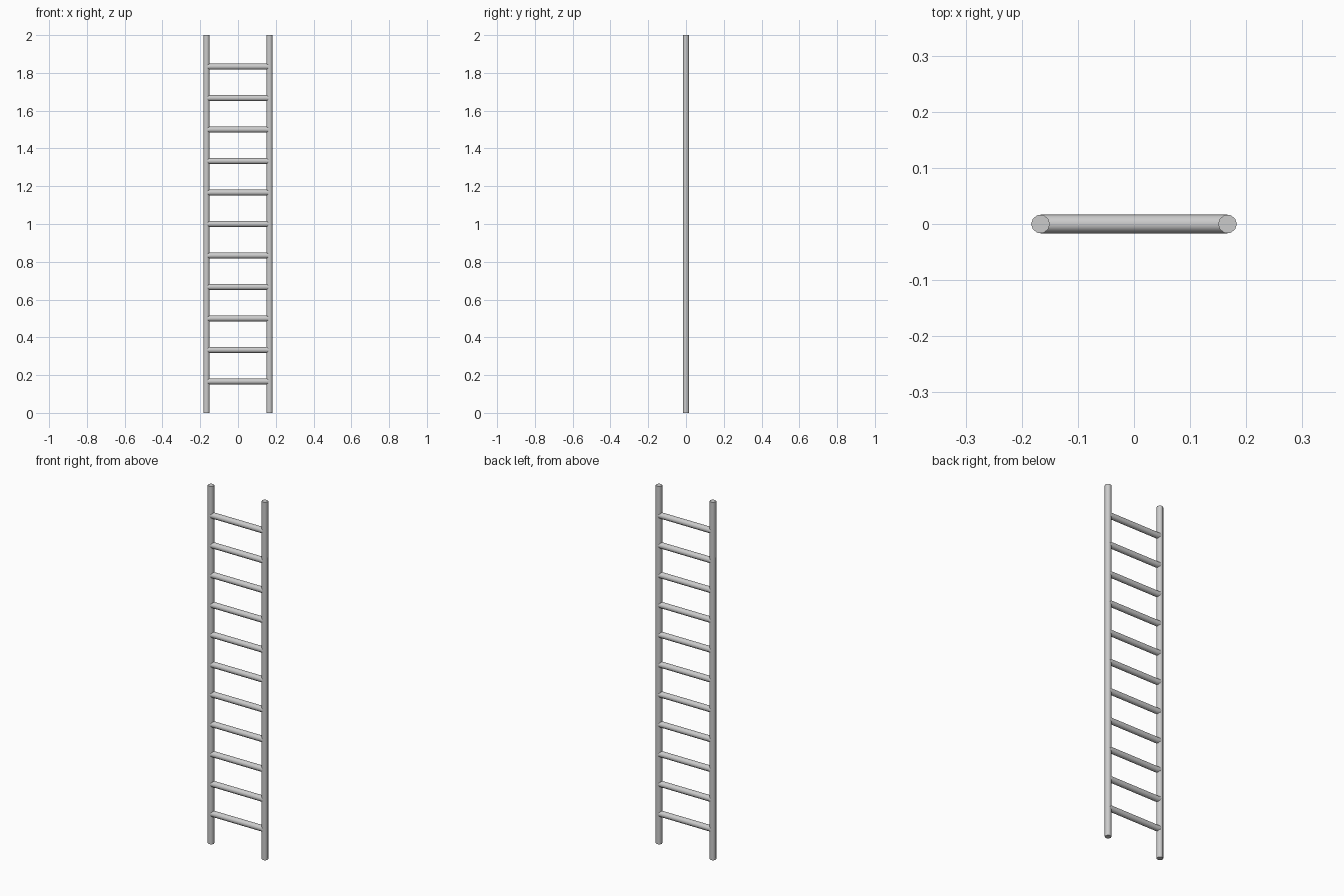
import bpy
from math import pi

if "Cube" in bpy.data.objects:
    bpy.data.objects.remove(bpy.data.objects["Cube"])

HALF_WIDTH = 1 / 6
RADIUS = 1 / 60
SIDES = 10


def rod(name, length, location, rotation=(0, 0, 0)):
    bpy.ops.mesh.primitive_cylinder_add(vertices=SIDES, radius=RADIUS, depth=length,
                                        location=location, rotation=rotation)
    ob = bpy.context.object
    ob.name = name
    # Spin the section so a corner points along local x
    for v in ob.data.vertices:
        v.co.x, v.co.y = v.co.y, -v.co.x
    bpy.ops.object.shade_smooth_by_angle(angle=pi / 4)
    return ob


# Upright rails
for side, x in (("left", -HALF_WIDTH), ("right", HALF_WIDTH)):
    rod(f"rail_{side}", 2, (x, 0, 1))

# Evenly spaced rungs, a corner of each pointing to the front
for i in range(1, 12):
    rung = rod(f"rung_{i}", 2 * HALF_WIDTH, (0, 0, i / 6), (0, pi / 2, 0))
    for v in rung.data.vertices:
        v.co.x, v.co.y = -v.co.y, v.co.x
